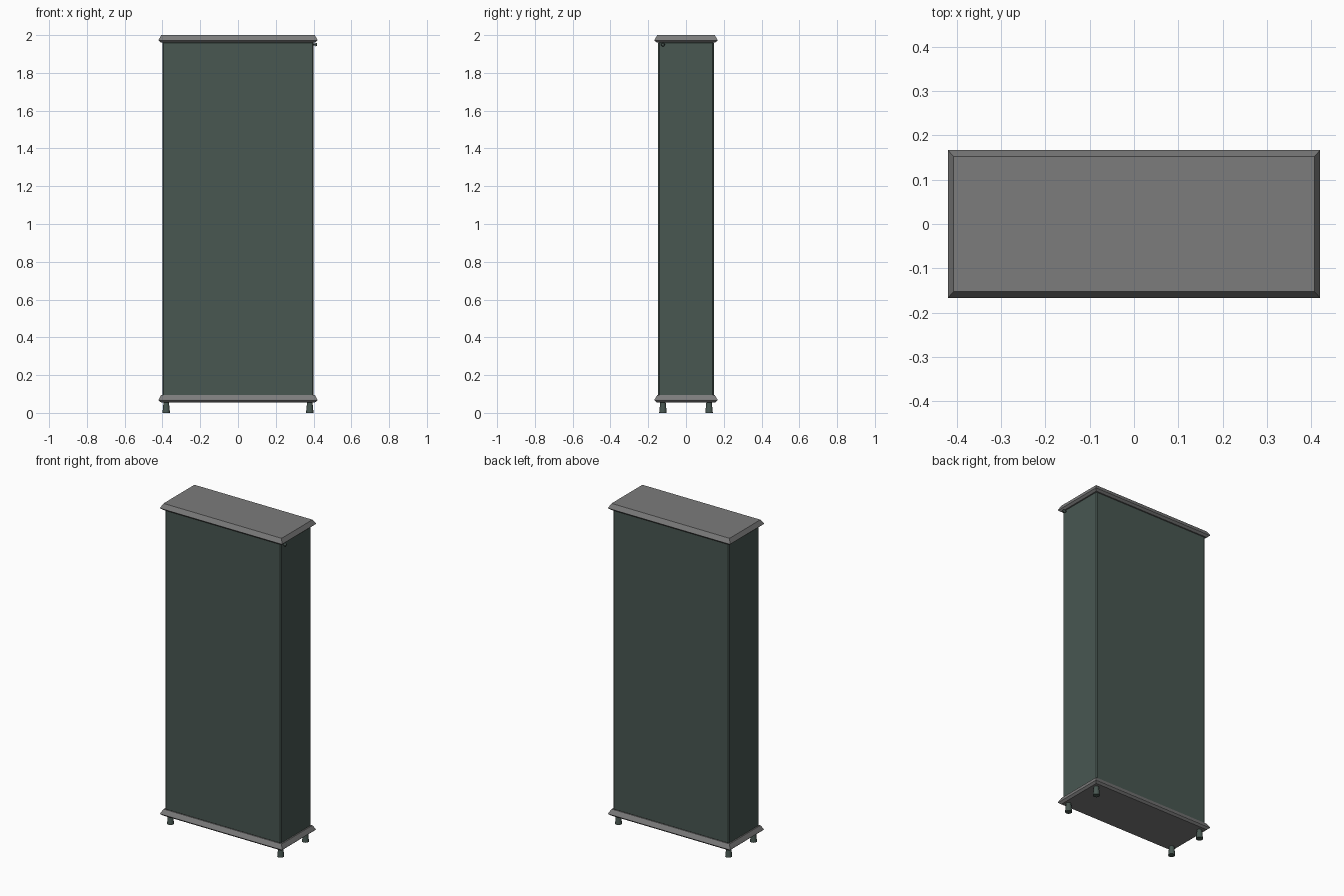
import bpy
import bmesh
from math import radians
from mathutils import Matrix

cube = bpy.data.objects.get("Cube")
if cube:
    bpy.data.objects.remove(cube)


def material(name, colour):
    m = bpy.data.materials.new(name)
    m.use_nodes = True
    m.diffuse_color = (*colour, 1)
    m.node_tree.nodes["Principled BSDF"].inputs["Base Color"].default_value = (*colour, 1)
    return m


green = material("dark green", (0.065, 0.095, 0.083))
grey = material("stone grey", (0.2, 0.2, 0.2))


def add_object(name, bm, mat):
    bmesh.ops.recalc_face_normals(bm, faces=bm.faces)
    mesh = bpy.data.meshes.new(name)
    bm.to_mesh(mesh)
    bm.free()
    mesh.materials.append(mat)
    obj = bpy.data.objects.new(name, mesh)
    bpy.context.collection.objects.link(obj)
    return obj


def stacked_slab(name, rings, mat):
    """Loft rectangles given as (half width, half depth, height)."""
    bm = bmesh.new()
    loops = [[bm.verts.new((sx * w, sy * d, z))
              for sx, sy in ((-1, -1), (1, -1), (1, 1), (-1, 1))]
             for w, d, z in rings]
    bm.faces.new(loops[0])
    bm.faces.new(loops[-1])
    for low, high in zip(loops, loops[1:]):
        for i in range(4):
            j = (i + 1) % 4
            bm.faces.new((low[i], low[j], high[j], high[i]))
    return add_object(name, bm, mat)


def cone(bm, r1, r2, depth, matrix, sides=16):
    bmesh.ops.create_cone(bm, cap_ends=True, segments=sides, radius1=r1,
                          radius2=r2, depth=depth, matrix=matrix)


# Cabinet body with chamfered upright edges
W, D = 0.40, 0.147
body = stacked_slab("body", [(W, D, 0.09), (W, D, 1.965)], green)
bevel = body.modifiers.new("edge chamfer", "BEVEL")
bevel.width = 0.006
bevel.segments = 1

# Moulded top and bottom boards
for name, z in (("base_board", 0.055), ("top_board", 1.96)):
    stacked_slab(name, [(0.407, 0.154, z), (0.42, 0.167, z + 0.011),
                        (0.42, 0.167, z + 0.015), (0.407, 0.152, z + 0.04)], grey)

# Tapered feet
for side, x in (("right", -0.38), ("left", 0.38)):
    for end, y in (("front", -0.122), ("back", 0.122)):
        bm = bmesh.new()
        cone(bm, 0.02, 0.014, 0.06, Matrix.Translation((x, y, 0.03)))
        foot = add_object(f"{end}_{side}_foot", bm, green)
        foot.data.shade_smooth()
        foot.data.set_sharp_from_angle(angle=radians(40))

# Small side knob: stem and head
bm = bmesh.new()
turn = Matrix.Rotation(radians(90), 4, "Y")
cone(bm, 0.005, 0.005, 0.02, Matrix.Translation((0.406, -0.122, 1.95)) @ turn)
cone(bm, 0.01, 0.007, 0.01, Matrix.Translation((0.414, -0.122, 1.95)) @ turn)
add_object("side_knob", bm, green)
